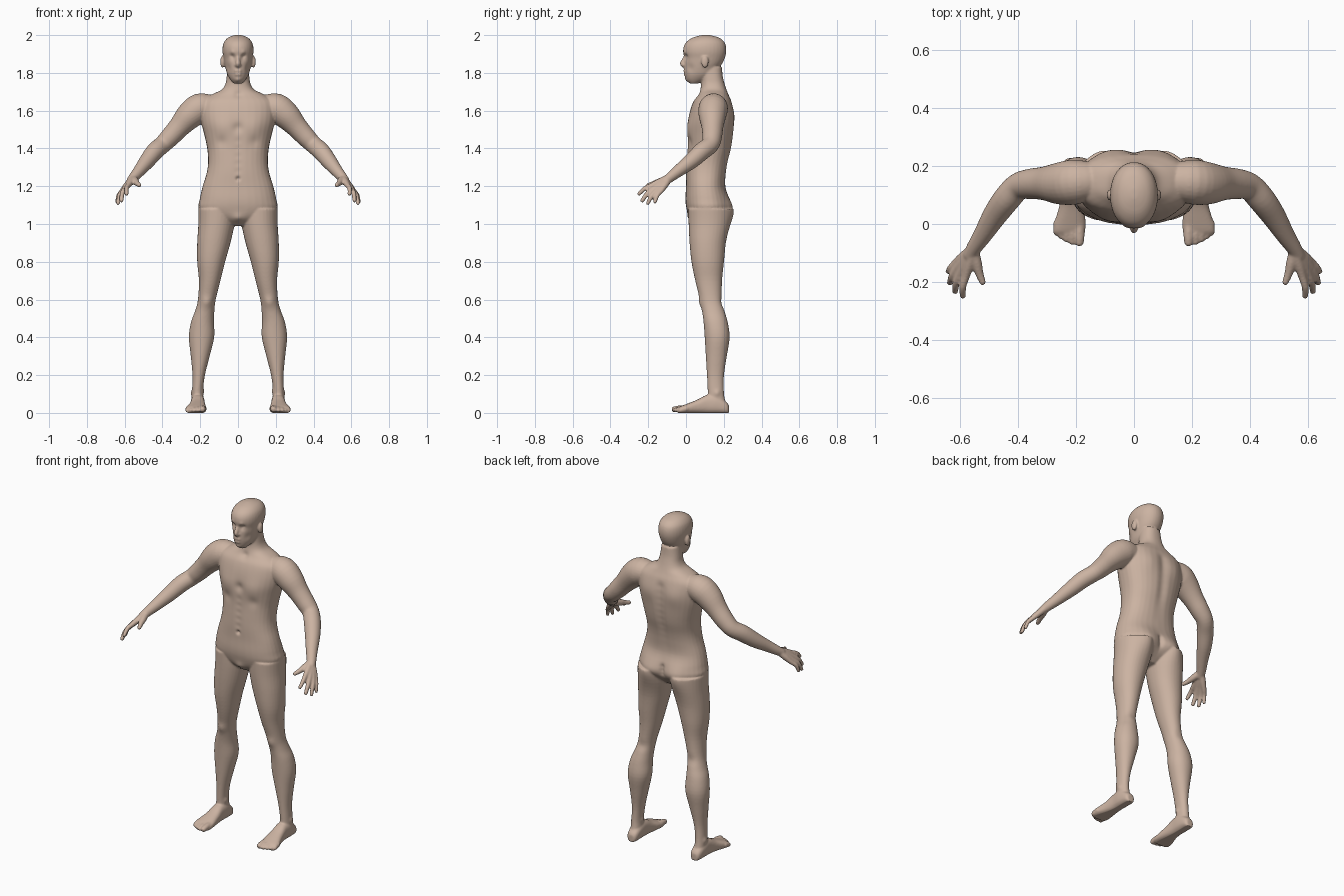
import bpy, bmesh, math
from mathutils import Vector

bm = bmesh.new()


def spline(rows, steps=4):
    """Catmull-Rom interpolation of rows of numbers."""
    out = []
    for i in range(len(rows) - 1):
        a, b = rows[max(i - 1, 0)], rows[i]
        c, d = rows[i + 1], rows[min(i + 2, len(rows) - 1)]
        for k in range(steps):
            t = k / steps
            out.append([0.5 * (2 * q + (r - p) * t + (2 * p - 5 * q + 4 * r - s) * t * t
                               + (3 * q - p - 3 * r + s) * t ** 3)
                        for p, q, r, s in zip(a, b, c, d)])
    return out + [list(rows[-1])]


def loft(rings, n=2.0, seg=32):
    """Closed skin over rings of (centre, u axis, v axis); n is the superellipse power."""
    loops = []
    for c, u, v in rings:
        loop = []
        for k in range(seg):
            a = 2 * math.pi * k / seg
            cx, sy = math.cos(a), math.sin(a)
            p = c + u * math.copysign(abs(cx) ** (2 / n), cx) + v * math.copysign(abs(sy) ** (2 / n), sy)
            loop.append(bm.verts.new(p))
        loops.append(loop)
    for lo, hi in zip(loops, loops[1:]):
        for k in range(seg):
            j = (k + 1) % seg
            bm.faces.new((lo[k], lo[j], hi[j], hi[k]))
    bm.faces.new(loops[0][::-1])
    bm.faces.new(loops[-1])


def column(rows, n=2.0, s=1):
    """Horizontal rings: z, x, half width, front y, back y."""
    loft([(Vector((s * x, (f + b) / 2, z)), Vector((rx, 0, 0)), Vector((0, (b - f) / 2, 0)))
          for z, x, rx, f, b in spline(rows)], n)


def tube(rows, s=1, seg=20):
    """Round limb along a path: x, y, z, radius."""
    rows = spline([(s * x, y, z, r) for x, y, z, r in rows])
    pts = [Vector(r[:3]) for r in rows]
    d = (pts[-1] - pts[0]).normalized()
    ref = Vector((1, 0, 0)) if abs(d.z) > 0.8 else Vector((0, 0, 1))
    rings = []
    for i, p in enumerate(pts):
        t = (pts[min(i + 1, len(pts) - 1)] - pts[max(i - 1, 0)]).normalized()
        u = t.cross(ref).normalized()
        v = t.cross(u)
        rings.append((p, u * rows[i][3], v * rows[i][3]))
    p, u, v = rings[-1]
    rings.append((p + t * u.length * 0.6, u * 0.7, v * 0.7))
    loft(rings, seg=seg)


def ball(c, r):
    res = bmesh.ops.create_uvsphere(bm, u_segments=20, v_segments=12, radius=1)
    for v in res["verts"]:
        v.co = Vector([c[i] + v.co[i] * r[i] for i in range(3)])


# torso and neck
column([(.99, 0, .05, .06, .16), (1.03, 0, .13, .02, .20), (1.08, 0, .205, .003, .228),
        (1.13, 0, .203, -.003, .225), (1.20, 0, .187, 0, .208), (1.27, 0, .166, 0, .212),
        (1.33, 0, .158, .003, .222), (1.40, 0, .163, .008, .24), (1.47, 0, .178, .01, .25),
        (1.54, 0, .195, .012, .253), (1.60, 0, .20, .022, .25), (1.65, 0, .19, .04, .24),
        (1.685, 0, .14, .065, .225), (1.71, 0, .088, .075, .215), (1.74, 0, .067, .08, .205),
        (1.78, 0, .06, .08, .195), (1.83, 0, .055, .07, .19)], 2.35, 0)

# head
column([(1.743, 0, .022, .022, .06), (1.763, 0, .04, .002, .11), (1.79, 0, .056, -.006, .15),
        (1.82, 0, .065, -.009, .17), (1.85, 0, .072, -.009, .192), (1.88, 0, .077, -.009, .206),
        (1.91, 0, .082, -.015, .213), (1.94, 0, .081, -.012, .212), (1.965, 0, .073, .003, .202),
        (1.985, 0, .055, .032, .178), (1.996, 0, .032, .065, .145), (2.001, 0, .01, .09, .12)], 2.1)
# nose
tube([(0, .002, 1.897, .008), (0, -.013, 1.868, .010), (0, -.020, 1.849, .013), (0, -.006, 1.838, .014)])
ball((0, -.008, 1.842), (.02, .014, .010))

# fingers: knuckle, tip, radius
FINGERS = [((.580, -.180, 1.205), (.590, -.250, 1.158), .0125),
           ((.597, -.168, 1.190), (.617, -.233, 1.122), .013),
           ((.609, -.152, 1.180), (.635, -.203, 1.108), .0125),
           ((.614, -.132, 1.174), (.641, -.165, 1.114), .0115)]
# toes: x, tip y, radius
TOES = [(.188, -.066, .018), (.213, -.064, .0135), (.233, -.056, .013), (.251, -.045, .0125), (.267, -.03, .012)]

for s in (1, -1):
    # ears
    ball((s * .083, .10, 1.858), (.011, .020, .032))
    # arm
    tube([(.13, .15, 1.62, .06), (.20, .145, 1.615, .077), (.255, .14, 1.575, .073),
          (.31, .14, 1.515, .058), (.36, .138, 1.46, .052), (.40, .128, 1.42, .047),
          (.44, .085, 1.385, .047), (.48, .03, 1.335, .042), (.52, -.035, 1.285, .033),
          (.55, -.08, 1.25, .027), (.568, -.11, 1.228, .023)], s, 28)
    # palm and fingers
    for k, t, r in FINGERS:
        k, t = Vector(k), Vector(t)
        root = Vector((.552, -.085, 1.248)).lerp(k, .15)
        mid = k.lerp(t, .5) + Vector((.006, -.004, .006))
        tube([(*root, .019), (*root.lerp(k, .5), .018), (*k, r + .002), (*mid, r), (*t, r * .85)], s, 14)
    # thumb
    tube([(.555, -.09, 1.242, .02), (.543, -.135, 1.226, .019), (.533, -.172, 1.214, .0145),
          (.521, -.203, 1.205, .0115)], s, 14)
    # leg
    column([(1.08, .11, .10, .012, .23), (1.0, .114, .096, .014, .23), (.90, .128, .088, .019, .211),
            (.80, .142, .074, .029, .201), (.70, .150, .057, .049, .191), (.60, .165, .047, .074, .190),
            (.54, .176, .051, .085, .204), (.48, .188, .061, .093, .221), (.40, .193, .067, .099, .231),
            (.30, .200, .050, .105, .216), (.20, .208, .033, .111, .201), (.12, .214, .029, .115, .200),
            (.07, .214, .031, .115, .206), (.03, .214, .030, .115, .215)], 2.1, s)
    # foot: y, x, half width, top z
    loft([(Vector((s * x, y, h / 2 - .002)), Vector((w, 0, 0)), Vector((0, 0, h / 2 + .002)))
          for y, x, w, h in spline([(.227, .212, .018, .04), (.212, .212, .031, .06), (.16, .213, .037, .095),
                                    (.11, .213, .037, .095), (.06, .215, .043, .07), (.01, .22, .053, .05),
                                    (-.025, .224, .056, .036), (-.04, .225, .048, .024)])], 2.5)
    # toes
    for x, tip, r in TOES:
        tube([(x + .002, .01, .024, r), (x, tip + .03, .022, r), (x, tip, r, r * .85)], s, 14)

bmesh.ops.recalc_face_normals(bm, faces=bm.faces)
cage_mesh = bpy.data.meshes.new("body_parts")
bm.to_mesh(cage_mesh)
bm.free()
cage = bpy.data.objects.new("body_parts", cage_mesh)
bpy.context.collection.objects.link(cage)

# fuse the parts into one skin
fuse = cage.modifiers.new("fuse", 'REMESH')
fuse.mode = 'VOXEL'
fuse.voxel_size = .005
soft = cage.modifiers.new("soften", 'SMOOTH')
soft.factor = .5
soft.iterations = 7
deps = bpy.context.evaluated_depsgraph_get()
mesh = bpy.data.meshes.new_from_object(cage.evaluated_get(deps))
bpy.data.objects.remove(cage)

# sculpt dabs, mirrored: x, y, z, radius, push in x, push in y
DABS = [(.032, -.004, 1.884, .016, 0, .014), (.032, .005, 1.881, .010, 0, -.006),   # eyes
        (.03, -.01, 1.908, .013, 0, -.004), (.055, .02, 1.825, .022, -.004, .002),  # brow, cheek
        (.010, -.008, 1.810, .010, 0, -.006), (.008, -.006, 1.791, .010, 0, -.006), # lips
        (.010, -.012, 1.801, .005, 0, .006), (0, .005, 1.763, .014, 0, -.006),      # mouth, chin
        (.09, .01, 1.51, .06, 0, -.010), (.09, .01, 1.435, .03, 0, .007),           # chest
        (0, .01, 1.51, .025, 0, .009), (0, .06, 1.685, .02, 0, .008),               # breastbone
        (.09, .25, 1.57, .06, 0, .009), (.09, .23, 1.075, .07, 0, .024),            # shoulder blade, buttock
        (0, 0, 1.24, .011, 0, .012), (0, .02, 1.03, .025, 0, -.008),                # navel, groin
        (.165, .075, .585, .03, 0, -.008), (.165, .19, .58, .03, 0, -.005),         # knee
        (.245, .165, .105, .016, .006, 0), (.184, .15, .115, .016, -.006, 0)]       # ankle
DABS += [(0, .245, 1.25 + .04 * i, .026, 0, -.007) for i in range(10)]              # spine groove
DABS += [(0, .24, 1.02 + .025 * i, .016, 0, -.018) for i in range(5)]               # cleft
DABS += [(0, 0, 1.28 + .04 * i, .018, 0, .003) for i in range(5)]                   # belly line
for v in mesh.vertices:
    x, y, z = v.co
    ax, sx = abs(x), (1 if x > 0 else -1)
    for px, py, pz, r, dx, dy in DABS:
        if abs(z - pz) < 2.5 * r:
            q = ((ax - px) ** 2 + (y - py) ** 2 + (z - pz) ** 2) / (r * r)
            if q < 6:
                w = math.exp(-q)
                v.co.x += sx * dx * w
                v.co.y += dy * w
    v.co.z = max(v.co.z, 0)

mesh.shade_smooth()
skin = bpy.data.materials.new("skin")
skin.diffuse_color = (.6, .45, .36, 1)
mesh.materials.clear()
mesh.materials.append(skin)
mesh.name = "body"
body = bpy.data.objects.new("body", mesh)
bpy.context.collection.objects.link(body)
